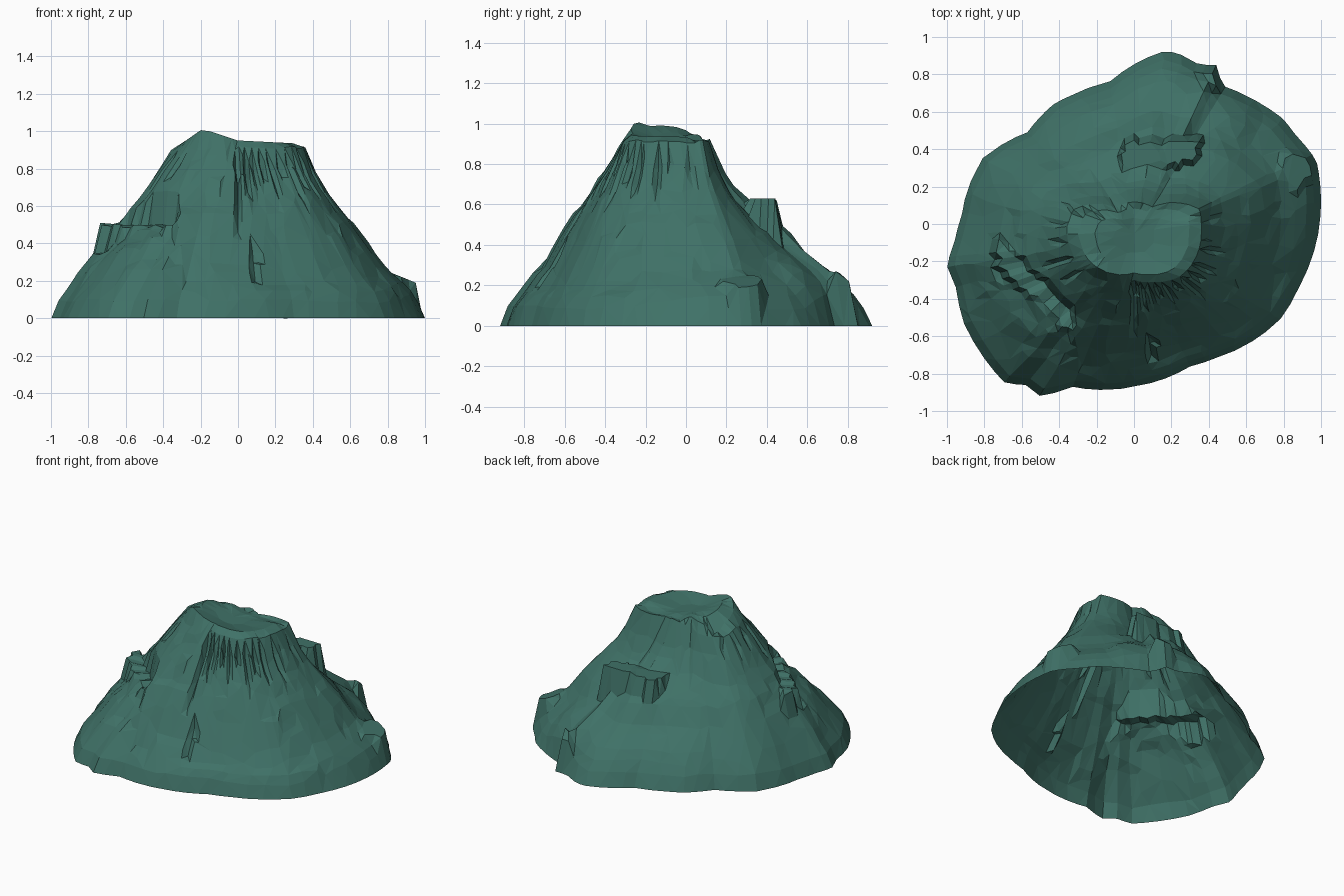
import bpy, bmesh, math, random

if "Cube" in bpy.data.objects:
    bpy.data.objects.remove(bpy.data.objects["Cube"])

random.seed(4)
CX, CY = 0.0, -0.08          # summit axis
SEG = 128                    # columns around the mountain

# Footprint and summit rim (sorted by angle later)
BASE = [(-1, -.22), (-.96, -.1), (-.92, .05), (-.9, .15), (-.81, .35), (-.57, .49),
        (-.43, .64), (-.33, .69), (-.13, .76), (.03, .87), (.15, .92), (.22, .92),
        (.35, .85), (.44, .85), (.47, .74), (.65, .66), (.8, .56), (.86, .48),
        (.975, .34), (1, .13), (.97, -.12), (.88, -.34), (.79, -.5), (.45, -.71),
        (.3, -.76), (.02, -.865), (-.33, -.87), (-.5, -.92), (-.58, -.86),
        (-.69, -.85), (-.82, -.69), (-.91, -.53), (-.95, -.34)]
RIM = [(-.12, -.31), (0, -.3), (.1, -.31), (.25, -.28), (.33, -.18), (.36, 0),
       (.35, .08), (.1, .09), (-.1, .09), (-.32, .08), (-.36, -.03), (-.31, -.2)]

# Slope profiles (fraction from rim to foot, height): right, back, left, front
PROFILES = [
    [(0, .91), (.1, .76), (.19, .66), (.4, .5), (.69, .25), (.9, .13), (1, 0)],
    [(0, .92), (.12, .72), (.25, .61), (.49, .47), (.62, .33), (.8, .23), (.92, .13), (1, 0)],
    [(0, .89), (.31, .61), (.45, .52), (.6, .41), (.94, .1), (1, 0)],
    [(0, .91), (.2, .74), (.35, .6), (.53, .43), (.67, .29), (.81, .18), (.93, .11), (1, 0)],
]


def lerp_table(pts, t):
    for (a, va), (b, vb) in zip(pts, pts[1:]):
        if t <= b:
            return va + (vb - va) * (t - a) / (b - a)
    return pts[-1][1]


def radial(points):
    """Turn an outline into an angle -> radius table that wraps around."""
    tab = sorted((math.atan2(y - CY, x - CX) % math.tau, math.hypot(x - CX, y - CY))
                 for x, y in points)
    first, last = tab[0], tab[-1]
    return [(last[0] - math.tau, last[1])] + tab + [(first[0] + math.tau, first[1])]


def slope_height(a, t):
    q = a / (math.pi / 2)
    i = int(q) % 4
    f = q - int(q)
    return lerp_table(PROFILES[i], t) * (1 - f) + lerp_table(PROFILES[(i + 1) % 4], t) * f


# Random flutes below the rim: (depth, reach) for each column
flutes = [(random.uniform(.05, .13), random.uniform(.12, .4)) for _ in range(SEG)]


def details(x, y, z, t, col):
    # smooth shoulder on the back right flank
    z += .07 * max(0, 1 - (math.hypot(x - .42, y - .62) / .28) ** 2)
    # back ledge with a cliff below it
    if -.07 < x < .35 and .29 + .25 * max(0, x - .15) < y < .45:
        z = max(z, .62 + .01 * (x > .15))
    # front left ledge: flat shelf inside a diagonal edge, hollow slope outside
    if -.74 < x < -.33:
        d = y + .59 - .92 * (-.34 - x)
        if 0 < d < .16:
            z = .485 + .1 * max(0, -x - .6) * (y > -.4) + .012 * (col // 2 % 2)
        elif -.2 < d <= 0:
            z -= .05 * (1 + d / .2)
    # humps at the right and back foot
    if math.hypot(x - .86, y - .28) < .1:
        z = max(z, .25 - .4 * max(0, x - .8))
    if .36 < x < .47 and .7 < y < .83:
        z = max(z, .27 - .9 * max(0, y - .75))
    # long gullies down the front
    if abs(x) < .014 and -.6 < y < -.32:
        z -= .07 * min(1, (y + .62) / .15)
    if abs(x - .09) < .02 and -.72 < y < -.6:
        z -= .05
    # irregular flutes below the rim
    depth, reach = flutes[col]
    if .02 < t < reach:
        fade = 1 - t / reach
        if y < -.2 and x > .03 and col % 3 == 0:
            z -= depth * fade
        elif abs(x) > .25 and -.3 < y < .1 and col % 5 == 0:
            z -= .6 * depth * fade
    return z


base_r, rim_r = radial(BASE), radial(RIM)
bm = bmesh.new()
rings = []


def summit_height(x, y):
    # high knob on the left, falling away to the right, back and back left
    z = .95 - .05 * x + .045 * max(0, min(1, -x / .16))
    z -= .75 * max(0, -.2 - x) + .5 * max(0, y)
    return z - .4 * max(0, -x - .08) * max(0, min(1, (y + .05) / .1))


# Summit: rings growing from the middle to just inside the rim, slightly dished
for k, dip in ((.3, .03), (.58, .015), (.82, 0)):
    ring = []
    for c in range(SEG):
        a = c * math.tau / SEG
        r = lerp_table(rim_r, a) * k
        x, y = CX + r * math.cos(a), CY + r * math.sin(a)
        ring.append(bm.verts.new((x, y, summit_height(x, y) - dip)))
    rings.append(ring)

# Flanks: rings from the rim to the foot
STEPS = [0, .05, .1, .15, .2, .25, .3, .35, .4, .45, .5, .55, .61, .67, .74, .81, .88, .94, 1]
noise = [random.uniform(-1, 1) for _ in range(400)]
for n, t in enumerate(STEPS):
    ring = []
    for c in range(SEG):
        a = c * math.tau / SEG
        r0, r1 = lerp_table(rim_r, a), lerp_table(base_r, a)
        r = r0 + (r1 - r0) * t
        x, y = CX + r * math.cos(a), CY + r * math.sin(a)
        z = slope_height(a, t)
        # broken rim on the back left
        z -= .05 * max(0, 1 - abs(a - 2.4) / .7) * max(0, 1 - t / .15)
        if t < 1:
            # broad facets shared by groups of columns, rougher at the front
            rough = .01 if y < .1 else .004
            z += rough * noise[(c // 4 * 7 + n // 2 * 31) % 400]
            z = max(.02, details(x, y, z, t, c))
        ring.append(bm.verts.new((x, y, z)))
    rings.append(ring)

for inner, outer in zip(rings, rings[1:]):
    for c in range(SEG):
        d = (c + 1) % SEG
        bm.faces.new((inner[c], outer[c], outer[d], inner[d]))
centre = bm.verts.new((CX, CY, .92))
for c in range(SEG):
    bm.faces.new((centre, rings[0][c], rings[0][(c + 1) % SEG]))
bmesh.ops.triangulate(bm, faces=bm.faces[:])

mesh = bpy.data.meshes.new("mountain")
bm.to_mesh(mesh)
bm.free()
mountain = bpy.data.objects.new("mountain", mesh)
bpy.context.collection.objects.link(mountain)

# One flat colour over the open-bottomed shell
rock = bpy.data.materials.new("teal rock")
rock.diffuse_color = (.05, .165, .135, 1)
rock.use_nodes = True
rock.node_tree.nodes["Principled BSDF"].inputs["Base Color"].default_value = rock.diffuse_color
mesh.materials.append(rock)

# Merge the fine grid into irregular low-poly facets
dec = mountain.modifiers.new("facets", 'DECIMATE')
dec.ratio = .28
